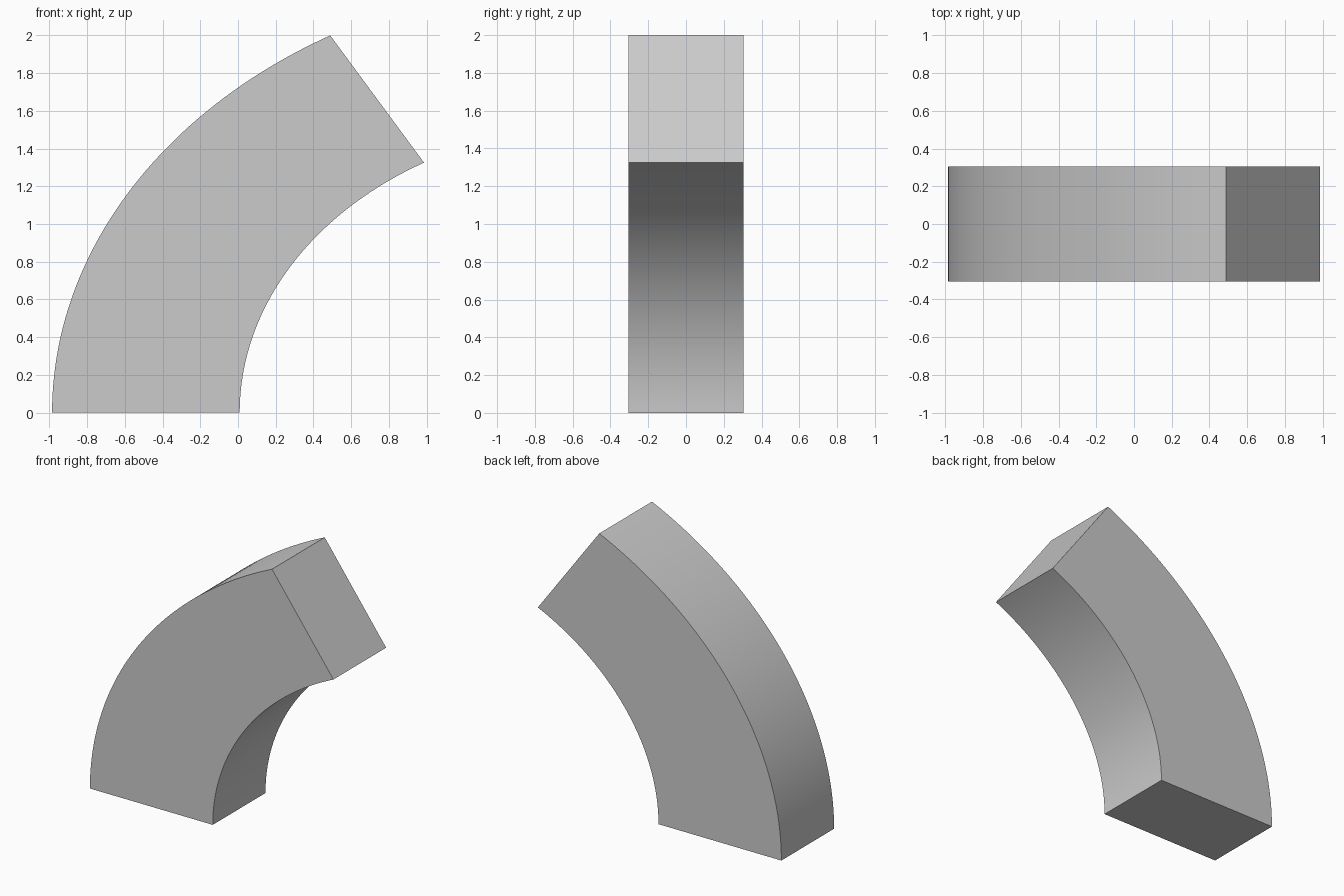
import bpy, bmesh
from math import sin, cos, radians

if "Cube" in bpy.data.objects:
    bpy.data.objects.remove(bpy.data.objects["Cube"])

CX = 1.964                   # centre of the bend
OUTER, INNER = 2.95, 1.955   # horizontal radii
SWEEP = radians(60)
SQUASH = 2.0 / (OUTER * sin(SWEEP))   # height ratio of the elliptical arcs
HALF_DEPTH = 0.305
SEGMENTS = 48


def arc(bm, radius):
    """Elliptical arc on the front plane, rising from the base."""
    angles = [SWEEP * i / SEGMENTS for i in range(SEGMENTS + 1)]
    return [bm.verts.new((CX - radius * cos(a), -HALF_DEPTH,
                          SQUASH * radius * sin(a))) for a in angles]


# Front profile: outer arc up, inner arc back down
bm = bmesh.new()
profile = bm.faces.new(arc(bm, OUTER) + arc(bm, INNER)[::-1])

# Extrude through the depth
ext = bmesh.ops.extrude_face_region(bm, geom=[profile], use_keep_orig=True)
bmesh.ops.translate(bm, vec=(0, 2 * HALF_DEPTH, 0),
                    verts=[v for v in ext["geom"] if isinstance(v, bmesh.types.BMVert)])
bmesh.ops.recalc_face_normals(bm, faces=bm.faces)

mesh = bpy.data.meshes.new("curved_block")
bm.to_mesh(mesh)
bm.free()

block = bpy.data.objects.new("curved_block", mesh)
bpy.context.collection.objects.link(block)

# Smooth curved sides, sharp edges
bpy.context.view_layer.objects.active = block
block.select_set(True)
bpy.ops.object.shade_smooth_by_angle(angle=radians(30))
